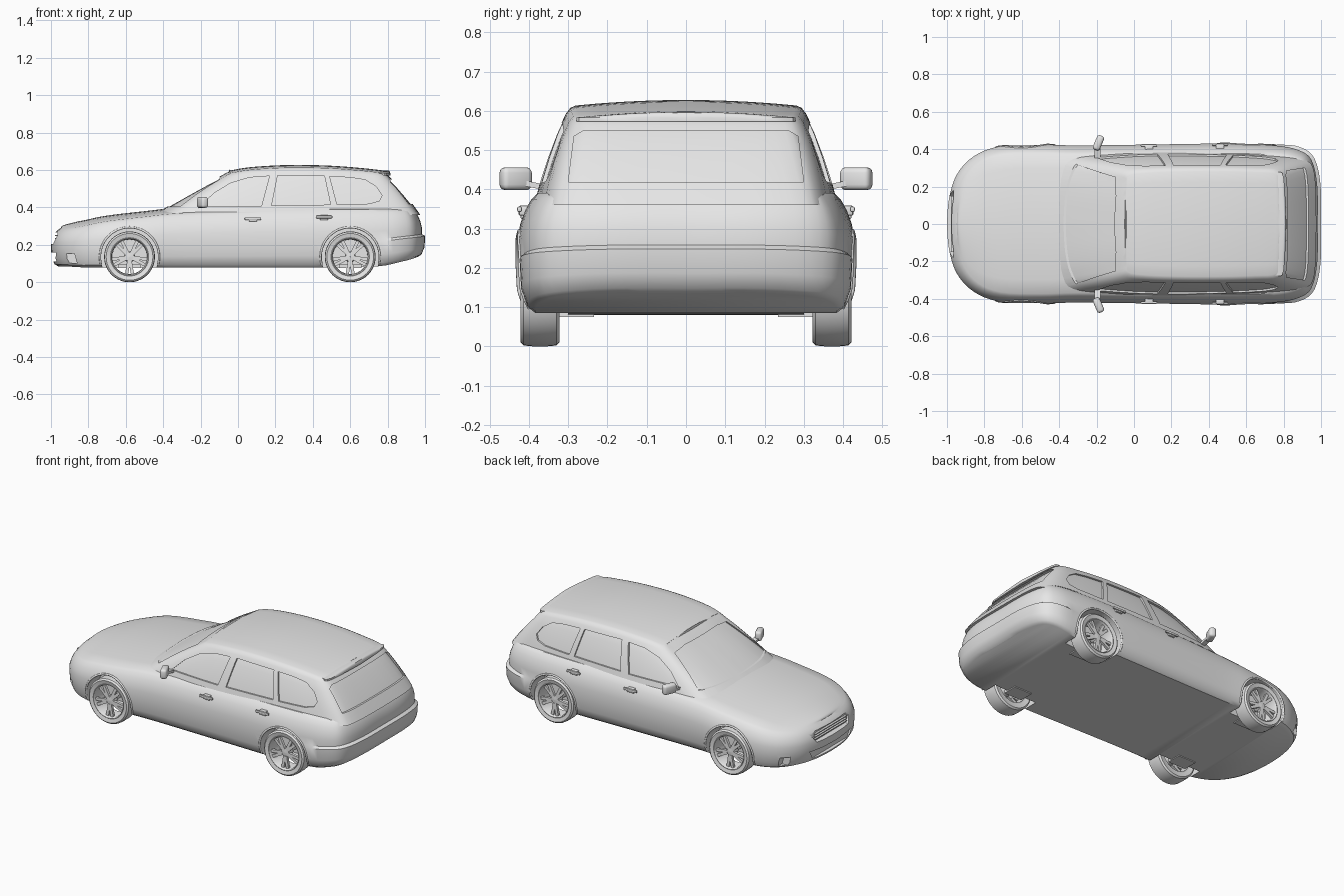
import bpy, bmesh, math
from mathutils import Vector, Matrix
from mathutils.bvhtree import BVHTree

if "Cube" in bpy.data.objects:
    bpy.data.objects.remove(bpy.data.objects["Cube"])

GREY = (0.8, 0.8, 0.8, 1)
paint = bpy.data.materials.new("plain_grey")
paint.use_nodes = True
paint.diffuse_color = GREY
paint.node_tree.nodes["Principled BSDF"].inputs["Base Color"].default_value = GREY


def make(name, bm, angle=35):
    bmesh.ops.remove_doubles(bm, verts=bm.verts, dist=0.0004)
    bmesh.ops.recalc_face_normals(bm, faces=bm.faces)
    me = bpy.data.meshes.new(name)
    bm.to_mesh(me)
    me.materials.append(paint)
    ob = bpy.data.objects.new(name, me)
    bpy.context.collection.objects.link(ob)
    smooth(ob, angle)
    return ob


def select(ob):
    bpy.ops.object.select_all(action='DESELECT')
    ob.select_set(True)
    bpy.context.view_layer.objects.active = ob


def smooth(ob, angle=35):
    select(ob)
    bpy.ops.object.shade_smooth_by_angle(angle=math.radians(angle))


def spline(pts, n):
    """Smooth curve through points of any dimension."""
    out = []
    for i in range(len(pts) - 1):
        a, b, c, d = (pts[max(0, min(k, len(pts) - 1))] for k in range(i - 1, i + 3))
        for s in range(n):
            t = s / n
            out.append([q + 0.5 * t * (r - p + t * (2*p - 5*q + 4*r - s4 + t * (3*(q - r) + s4 - p)))
                        for p, q, r, s4 in zip(a, b, c, d)])
    return out + [list(pts[-1])]


def normals(line):
    """Outward plan normals of a half outline running front to rear."""
    res = []
    for i in range(len(line)):
        if i in (0, len(line) - 1):
            res.append((-1 if i == 0 else 1, 0))
            continue
        dx, dy = (line[i + 1][k] - line[i - 1][k] for k in (0, 1))
        m = math.hypot(dx, dy)
        res.append((-dy / m, dx / m))
    return res


def loft(rows, crown):
    """Closed mirrored shell from half sections listed bottom to top."""
    bm, rings = bmesh.new(), []
    for row in rows:
        x, y, z = row[-1]
        rise = min(crown, y * 0.1)
        top = [(x, y * k / 5, z + rise * (1 - (k / 5) ** 2)) for k in range(4, -5, -1)]
        sec = row + top + [(px, -py, pz) for px, py, pz in reversed(row)]
        rings.append([bm.verts.new(p) for p in sec])
    for a, b in zip(rings, rings[1:]):
        for j in range(len(a)):
            k = (j + 1) % len(a)
            bm.faces.new((a[j], a[k], b[k], b[j]))
    return bm


def prism(outline, axis, lo, hi):
    """Straight prism of a 2D outline (other two axes) along x or y."""
    bm = bmesh.new()
    place = (lambda p, h: (h, *p)) if axis == 'x' else (lambda p, h: (p[0], h, p[1]))
    a, b = ([bm.verts.new(place(p, h)) for p in outline] for h in (lo, hi))
    bm.faces.new(a)
    bm.faces.new(b)
    for i in range(len(a)):
        k = (i + 1) % len(a)
        bm.faces.new((a[i], a[k], b[k], b[i]))
    return make("cutter", bm)


def cut(ob, cutter):
    mod = ob.modifiers.new("cut", 'BOOLEAN')
    mod.operation, mod.object = 'DIFFERENCE', cutter
    select(ob)
    bpy.ops.object.modifier_apply(modifier=mod.name)
    bpy.data.objects.remove(cutter)


def box(bm, size, pos, rot=Matrix()):
    bmesh.ops.create_cube(bm, size=1, matrix=Matrix.Translation(pos) @ rot @ Matrix.Diagonal((*size, 1)))


# Lower body: plan outline with sill and shoulder heights
plan = spline([(-1, 0, .085, .29), (-.99, .13, .085, .29), (-.95, .26, .085, .29), (-.86, .36, .08, .3),
               (-.72, .415, .08, .325), (-.5, .425, .08, .35), (-.3, .42, .08, .37), (.1, .425, .08, .385),
               (.5, .43, .08, .39), (.75, .42, .085, .39), (.88, .395, .11, .39), (.95, .34, .125, .39),
               (.98, .2, .135, .39), (.982, 0, .135, .39)], 4)
side = [(0, .04), (.05, .02), (.2, .004), (.44, 0), (.48, 0), (.62, 0), (.75, .008), (.86, .02), (.95, .036), (1, .052)]
rows = []
for (x, y, zb, zs), (nx, ny) in zip(plan, normals(plan)):
    row = []
    for t, inset in side:
        bulge = .018 * max(0, min(1, (x - .72) / .15)) if t < .46 else 0
        d = bulge - inset
        row.append((x + nx * d, max(0, y + ny * d), zb + t * (zs - zb)))
    rows.append(row)
bm = loft(rows, .03)
tree = BVHTree.FromBMesh(bm)
body = make("lower_body", bm)


def skin(x, z):
    return tree.ray_cast(Vector((x, 1, z)), Vector((0, -1, 0)))[0].y


# Wheel arches, grille and bumper intakes
AXLES = (-.58, .6)
HUB = .136
for ax in AXLES:
    arch = [(ax + .155 * math.cos(a * math.tau / 40), HUB + .155 * math.sin(a * math.tau / 40)) for a in range(40)]
    for s in (1, -1):
        cut(body, prism(arch, 'y', .3 * s, .6 * s))
cut(body, prism([(-.19, .265), (-.15, .205), (.15, .205), (.19, .265)], 'x', -1.1, -.965))
cut(body, prism([(-.2, .16), (-.17, .11), (.17, .11), (.2, .16)], 'x', -1.1, -.965))
for s in (1, -1):
    cut(body, prism([(-.945, .105), (-.86, .1), (-.875, .155), (-.935, .155)], 'y', .305 * s, .6 * s))
smooth(body)
bm = bmesh.new()
for z in (.22, .235, .25):
    box(bm, (.02, .3, .005), (-.968, 0, z))
make("grille_bars", bm)

# Cabin: base outline x, y, then roof outline x, y, z
cabin_plan = spline([(-.45, 0, -.07, 0, .58), (-.44, .15, -.067, .12, .58), (-.41, .27, -.06, .22, .575),
                     (-.34, .35, -.04, .275, .575), (-.1, .378, .07, .293, .592), (.2, .387, .27, .3, .603),
                     (.5, .382, .48, .3, .6), (.75, .37, .65, .295, .588), (.91, .345, .765, .285, .576),
                     (.965, .27, .795, .22, .574), (.975, 0, .8, 0, .574)], 4)


def cabin_shell(inset):
    rows = []
    for (bx, by, rx, ry, rz), (nx, ny) in zip(cabin_plan, normals(cabin_plan)):
        row = []
        for t, lift, d in ((0, 0, 0), (.25, 0, .006), (.5, 0, .008), (.75, 0, .007), (.95, 0, .002),
                           (1, .004, -.006), (1, .01, -.02)):
            d -= inset
            row.append((bx + (rx - bx) * t + nx * d, max(0, by + (ry - by) * t + ny * d),
                        .36 + (rz - .36) * t + lift - inset * t))
        rows.append(row)
    return loft(rows, .014)


cabin = make("cabin_frame", cabin_shell(0), 30)
make("window_glass", cabin_shell(.009), 30)

# Window openings
side_windows = (
    [(-.2, .407), (.125, .407), (.168, .568), (.06, .56), (-.04, .53), (-.13, .475)],
    [(.18, .41), (.495, .415), (.462, .568), (.212, .572)],
    [(.53, .415), (.7, .42), (.755, .435), (.77, .465), (.74, .51), (.68, .548), (.6, .56), (.49, .566)])
for shape in side_windows:
    for s in (1, -1):
        cut(cabin, prism(shape, 'y', .22 * s, .6 * s))
cut(cabin, prism([(-.32, .405), (.32, .405), (.25, .55), (.15, .562), (-.15, .562), (-.25, .55)], 'x', -.7, .05))
cut(cabin, prism([(-.3, .418), (.3, .418), (.285, .535), (.26, .55), (-.26, .55), (-.285, .535)], 'x', .7, 1.2))
smooth(cabin, 30)

# Roof spoiler lip above the rear glass
lip = spline([(.7, 0), (.705, .26), (.76, .275), (.8, .25), (.815, 0)], 4)
make("roof_spoiler", loft([[(x, max(0, y), .572), (x, max(0, y), .583)] for x, y in lip], .014))


# Wheels
def ring(bm, prof, n=40):
    loops = []
    for i in range(n):
        a = math.tau * i / n
        loops.append([bm.verts.new((r * math.cos(a), y, r * math.sin(a))) for r, y in prof])
    for i in range(n):
        a, b = loops[i], loops[(i + 1) % n]
        for j in range(len(prof)):
            k = (j + 1) % len(prof)
            bm.faces.new((a[j], a[k], b[k], b[j]))


for label, ax in zip(("front", "rear"), AXLES):
    for s, hand in ((1, "a"), (-1, "b")):
        bm = bmesh.new()
        ring(bm, [(.1, -.045), (.125, -.05), (.134, -.042), (.136, -.02), (.136, .02), (.134, .042), (.125, .05), (.1, .044)])
        tyre = make(f"{label}_tyre_{hand}", bm)
        bm = bmesh.new()
        ring(bm, [(.092, -.045), (.103, -.045), (.106, .043), (.1, .046), (.094, .036)])
        ring(bm, [(.001, -.01), (.026, -.01), (.03, .02), (.024, .032), (.001, .034)], 20)
        for k in range(5):
            turn = Matrix.Rotation(math.tau * k / 5 + math.pi / 2, 4, 'Y')
            for lean in (-.17, .17):
                box(bm, (.08, .016, .017), turn @ Vector((.06, .026, lean * .06)),
                    turn @ Matrix.Rotation(-lean, 4, 'Y'))
            box(bm, (.04, .014, .022), turn @ Vector((.035, .024, 0)), turn)
        rim = make(f"{label}_rim_{hand}", bm)
        for ob in (tyre, rim):
            ob.location = (ax, .372 * s, HUB)
            ob.rotation_euler.z = 0 if s == 1 else math.pi

# Axles and suspension plates
bm = bmesh.new()
for ax in AXLES:
    bmesh.ops.create_cone(bm, cap_ends=True, segments=12, radius1=.015, radius2=.015, depth=.7,
                          matrix=Matrix.Translation((ax, 0, HUB)) @ Matrix.Rotation(math.pi / 2, 4, 'X'))
    for s in (1, -1):
        box(bm, (.12, .09, .02), (ax, .28 * s, .085))
make("axles", bm)

# Arch lips, mirrors and door handles on both sides
for s, hand in ((1, "a"), (-1, "b")):
    for label, ax in zip(("front", "rear"), AXLES):
        cu = bpy.data.curves.new("arch_lip", 'CURVE')
        cu.dimensions, cu.bevel_depth, cu.bevel_resolution = '3D', .006, 2
        line = cu.splines.new('POLY')
        line.points.add(24)
        for i, p in enumerate(line.points):
            a = math.pi * (i / 24 * 1.16 - .08)
            x, z = ax + .158 * math.cos(a), HUB + .158 * math.sin(a)
            p.co = (x, (skin(x, z) - .001) * s, z, 1)
        cu.materials.append(paint)
        bpy.context.collection.objects.link(bpy.data.objects.new(f"{label}_arch_lip_{hand}", cu))

    bm = bmesh.new()
    box(bm, (.04, .082, .058), (-.19, .434 * s, .427), Matrix.Rotation(-.4 * s, 4, 'Z'))
    bmesh.ops.bevel(bm, geom=bm.edges[:], offset=.014, segments=3, affect='EDGES', profile=.5)
    box(bm, (.03, .06, .014), (-.195, .385 * s, .41), Matrix.Rotation(.2 * s, 4, 'X'))
    make(f"door_mirror_{hand}", bm, 40)

    bm = bmesh.new()
    for x, z in ((.08, .337), (.46, .346)):
        box(bm, (.088, .012, .014), (x, (skin(x, z) + .014) * s, z + .003))
        box(bm, (.045, .03, .026), (x, skin(x, z) * s, z))
    bmesh.ops.bevel(bm, geom=bm.edges[:], offset=.004, segments=2, affect='EDGES', profile=.5)
    make(f"door_handles_{hand}", bm)
